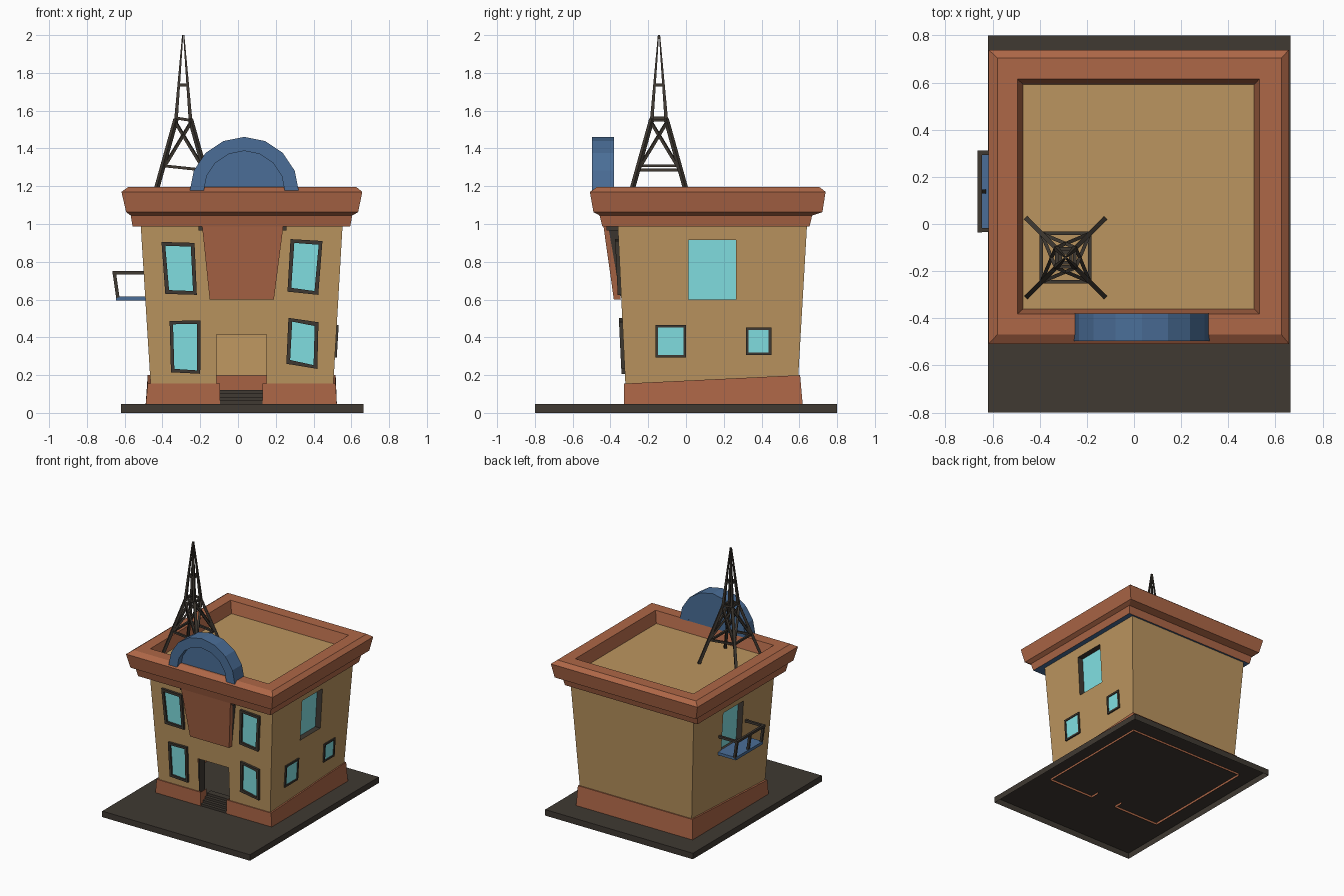
import bpy, bmesh, math
from mathutils import Vector

if "Cube" in bpy.data.objects:
    bpy.data.objects.remove(bpy.data.objects["Cube"])


def colour(name, rgb):
    m = bpy.data.materials.new(name)
    m.diffuse_color = (*rgb, 1)
    m.use_nodes = True
    m.node_tree.nodes["Principled BSDF"].inputs["Base Color"].default_value = m.diffuse_color
    return m


TAN = colour("tan_wall", (0.5, 0.3, 0.115))
RED = colour("brick_red", (0.42, 0.135, 0.063))
BLUE = colour("slate_blue", (0.069, 0.155, 0.31))
DARK = colour("dark_grey", (0.05, 0.041, 0.032))
GLASS = colour("cyan_glass", (0.225, 0.76, 0.78))


def make(name, verts, faces, *mats):
    me = bpy.data.meshes.new(name)
    me.from_pydata([tuple(v) for v in verts], [], faces)
    bm = bmesh.new()
    bm.from_mesh(me)
    bmesh.ops.recalc_face_normals(bm, faces=bm.faces)
    bm.to_mesh(me)
    bm.free()
    for m in mats:
        me.materials.append(m)
    ob = bpy.data.objects.new(name, me)
    bpy.context.collection.objects.link(ob)
    return ob


def loft_faces(rings, n, close=False):
    f = [(r * n + i, r * n + (i + 1) % n, (r + 1) * n + (i + 1) % n, (r + 1) * n + i)
         for r in range(rings - 1) for i in range(n)]
    if close:
        f += [tuple(range(n)), tuple(range((rings - 1) * n, rings * n))]
    return f


def prism(name, a, b, mat):
    return make(name, list(a) + list(b), loft_faces(2, len(a), True), mat)


def rect(x0, x1, y0, y1, z):
    return [(x0, y0, z), (x1, y0, z), (x1, y1, z), (x0, y1, z)]


def box(name, x0, x1, y0, y1, z0, z1, mat):
    return prism(name, rect(x0, x1, y0, y1, z0), rect(x0, x1, y0, y1, z1), mat)


def bars(name, pairs, w, mat, tip=None):
    # square rods joined into one mesh
    verts, faces = [], []
    for p, q in pairs:
        p, q = Vector(p), Vector(q)
        d = (q - p).normalized()
        s = d.cross(Vector((0, 0, 1)) if abs(d.z) < 0.99 else Vector((1, 0, 0))).normalized()
        t = d.cross(s)
        o = len(verts)
        for e, k in ((p, w / 2), (q, (tip or w) / 2)):
            verts += [e + (s * a + t * b) * k for a, b in ((-1, -1), (1, -1), (1, 1), (-1, 1))]
        faces += [tuple(i + o for i in f) for f in loft_faces(2, 4, True)]
    return make(name, verts, faces, mat)


# leaning wall planes as functions of height
def front(z): return -0.321 - 0.048 * (z - 0.155)
def back(z): return 0.592 + 0.058 * (z - 0.155)
def right(z): return 0.505 + 0.058 * (z - 0.155)
def left(z): return -0.463 - 0.062 * (z - 0.155)


# base slab, open underneath
make("base_slab", rect(-0.62, 0.664, -0.8, 0.8, 0) + rect(-0.62, 0.664, -0.8, 0.8, 0.047),
     loft_faces(2, 4) + [(4, 5, 6, 7)], DARK)

# hollow body: doorway notch in front, tall window hole in each side
zf, zb, z1, dz, dl, dr = 0.155, 0.198, 0.993, 0.416, -0.113, 0.152
v = [(left(zf), front(zf), zf), (right(zf), front(zf), zf), (right(zb), back(zb), zb), (left(zb), back(zb), zb)]
v += rect(left(z1), right(z1), front(z1), back(z1), z1)
v += [(dl, front(zf), zf), (dl, front(dz), dz), (dr, front(dz), dz), (dr, front(zf), zf)]
HOLE = [(0.014, 0.6), (0.265, 0.6), (0.265, 0.915), (0.014, 0.915)]
v += [(w(z), y, z) for w in (right, left) for y, z in HOLE]
f = [(0, 8, 9, 10, 11, 1, 5, 4), (2, 3, 7, 6)]
for loop, o in (((1, 2, 6, 5), 12), ((0, 3, 7, 4), 16)):
    f += [(loop[i], loop[(i + 1) % 4], o + (i + 1) % 4, o + i) for i in range(4)]
make("body_walls", v, f, TAN)

# tall side windows set back in dark reveals
for name, w, s in (("right", right, 1), ("left", left, -1)):
    rows = [[(w(z) - s * d, y, z) for y, z in HOLE] for d in (0, 0.045, 0.05)]
    reveal = make(name + "_window_reveal", rows[0] + rows[1], loft_faces(2, 4), DARK)
    reveal.data.flip_normals()
    prism(name + "_window_glass", rows[1], rows[2], GLASS)

# door lining
for n, xa, xb, za, zc in (("left", dl - 0.01, dl, 0.12, dz), ("right", dr, dr + 0.01, 0.12, dz),
                          ("top", dl, dr, dz, dz + 0.01)):
    box("door_lining_" + n, xa, xb, -0.315, -0.25, za, zc, DARK)


# plinth skin: U-shaped path with returns at the doorway, top rising to the back
def path(x0, x1, y0, y1, z=None):
    pts = [(-0.095, -0.255), (-0.095, y0), (x0, y0), (x0, y1), (x1, y1), (x1, y0), (0.13, y0), (0.13, -0.255)]
    return [(x, y, z if z is not None else 0.155 + 0.048 * (y + 0.327)) for x, y in pts]


rows = path(-0.49, 0.524, -0.328, 0.619, 0.03) + path(-0.478, 0.517, -0.328, 0.604)
rows += path(-0.46, 0.503, -0.318, 0.59)
n = 8
make("plinth", rows, [(r * n + i, r * n + i + 1, r * n + n + i + 1, r * n + n + i)
                      for r in (0, 1) for i in range(n - 1) if r == 0 or 0 < i < 6], RED)

# steps
for i in range(4):
    box(f"step_{i + 1}", -0.095, 0.13, -0.325 + 0.025 * i, -0.2, 0.047, 0.0645 + 0.0185 * i, DARK)

# cornice: two flared bands and a parapet, blue on the underside
rings = [(left(0.99), right(0.99), front(0.99), back(0.99), 0.988), (-0.558, 0.594, -0.443, 0.654, 0.988),
         (-0.568, 0.605, -0.457, 0.668, 1.045), (-0.592, 0.636, -0.49, 0.722, 1.063),
         (-0.617, 0.658, -0.509, 0.739, 1.17), (-0.58, 0.625, -0.469, 0.705, 1.197),
         (-0.495, 0.532, -0.382, 0.615, 1.197), (-0.47, 0.51, -0.36, 0.592, 1.107)]
cor = make("cornice", [p for r in rings for p in rect(*r)], loft_faces(len(rings), 4), RED, BLUE)
for p in cor.data.polygons:
    if p.center.z < 0.992:
        p.material_index = 1
make("roof_deck", rect(-0.47, 0.51, -0.36, 0.592, 1.107), [(0, 1, 2, 3)], TAN)


# half-round crest on the parapet
def arc(r, y, flip=False):
    pts = [(0.033 + r * math.cos(math.pi * i / 8), y, 1.172 + r * math.sin(math.pi * i / 8)) for i in range(9)]
    return pts[::-1] if flip else pts


prism("crest_arch", arc(0.289, -0.497) + arc(0.215, -0.497, True),
      arc(0.289, -0.38) + arc(0.215, -0.38, True), BLUE)
prism("crest_panel", arc(0.217, -0.45), arc(0.217, -0.3805), BLUE)


# tapered panel over the door, leaning out at the top, on a dark wedge
def trapezoid(xa, xb, xc, xd, yb, yt, zb=0.6):
    return [(xa, yb, zb), (xb, yb, zb), (xc, yt, 0.989), (xd, yt, 0.989)]


prism("door_panel", trapezoid(-0.15, 0.19, 0.24, -0.19, -0.382, -0.437),
      trapezoid(-0.15, 0.19, 0.24, -0.19, -0.345, -0.412), RED)
prism("panel_wedge", trapezoid(-0.148, 0.188, 0.236, -0.186, -0.352, -0.425, 0.62),
      trapezoid(-0.148, 0.188, 0.236, -0.186, -0.33, -0.35, 0.62), DARK)
for name, x0, x1 in (("left", -0.21, -0.186), ("right", 0.236, 0.258)):
    box("panel_bracket_" + name, x0, x1, -0.42, -0.355, 0.965, 0.989, DARK)

# windows: raised frame ring plus thin glass plate
PLACE = {"front": lambda u, z, d: (u, front(z) - d, z),
         "right": lambda u, z, d: (right(z) + d, u, z)}


def window(name, side, quad, inset, depth):
    put = PLACE[side]
    cu, cz = sum(u for u, _ in quad) / 4, sum(z for _, z in quad) / 4
    inner = [(u + math.copysign(inset, cu - u), z + math.copysign(inset, cz - z)) for u, z in quad]
    rows = [(quad, -0.004), (quad, depth), (inner, depth), (inner, -0.004)]
    make(name + "_frame", [put(u, z, d) for q, d in rows for u, z in q],
         loft_faces(4, 4) + [(12 + i, 12 + (i + 1) % 4, (i + 1) % 4, i) for i in range(4)], DARK)
    prism(name + "_glass", [put(u, z, -0.003) for u, z in inner], [put(u, z, 0.004) for u, z in inner], GLASS)


def square(u0, u1, za, zb):
    return [(u0, zb), (u1, zb), (u1, za), (u0, za)]


window("front_upper_left", "front", [(-0.405, 0.905), (-0.23, 0.9), (-0.218, 0.625), (-0.385, 0.63)], 0.02, 0.018)
window("front_lower_left", "front", [(-0.362, 0.487), (-0.198, 0.489), (-0.2, 0.207), (-0.355, 0.215)], 0.018, 0.018)
window("front_upper_right", "front", [(0.278, 0.92), (0.447, 0.91), (0.425, 0.625), (0.262, 0.642)], 0.02, 0.018)
window("front_lower_right", "front", [(0.267, 0.503), (0.426, 0.48), (0.42, 0.233), (0.256, 0.26)], 0.02, 0.018)
window("right_lower_front", "right", square(-0.162, 0.0, 0.293, 0.465), 0.014, 0.01)
window("right_lower_back", "right", square(0.318, 0.452, 0.307, 0.453), 0.014, 0.01)

# balcony on the left side
box("balcony_floor", -0.647, -0.485, -0.03, 0.305, 0.595, 0.617, BLUE)
ends = (-0.026, 0.302)
rail = [((-0.655, -0.036, 0.742), (-0.655, 0.312, 0.742))]
rail += [((-0.655, y, 0.742), (-0.495, y, 0.742)) for y in ends]
rail += [((-0.655, y, 0.742), (-0.636, y, 0.61)) for y in (*ends, 0.138)]
bars("balcony_railing", rail, 0.018, DARK)

# lattice mast on the roof
CORNERS = ((-1, -1), (1, -1), (1, 1), (-1, 1))


def mast(i, h, z, tilt=0):
    sx, sy = CORNERS[i % 4]
    return (-0.29 + sx * h, -0.143 + sy * h, z - tilt * sx)


legs, spire, braces = [], [], []
for i in range(4):
    legs.append((mast(i, 0.163, 1.108), mast(i, 0.038, 1.555)))
    spire.append((mast(i, 0.038, 1.555), mast(i, 0.003, 2.0)))
    braces += [(mast(i, h, z, t), mast(i + 1, h, z, t))
               for h, z, t in ((0.103, 1.297, 0.011), (0.038, 1.555, 0.006), (0.022, 1.735, 0))]
    braces += [(mast(i, 0.103, 1.3), mast(i + 1, 0.042, 1.54)), (mast(i + 1, 0.103, 1.3), mast(i, 0.042, 1.54))]
bars("mast_legs", legs, 0.02, DARK)
bars("mast_spire", spire, 0.019, DARK, 0.006)
bars("mast_braces", braces, 0.015, DARK)
